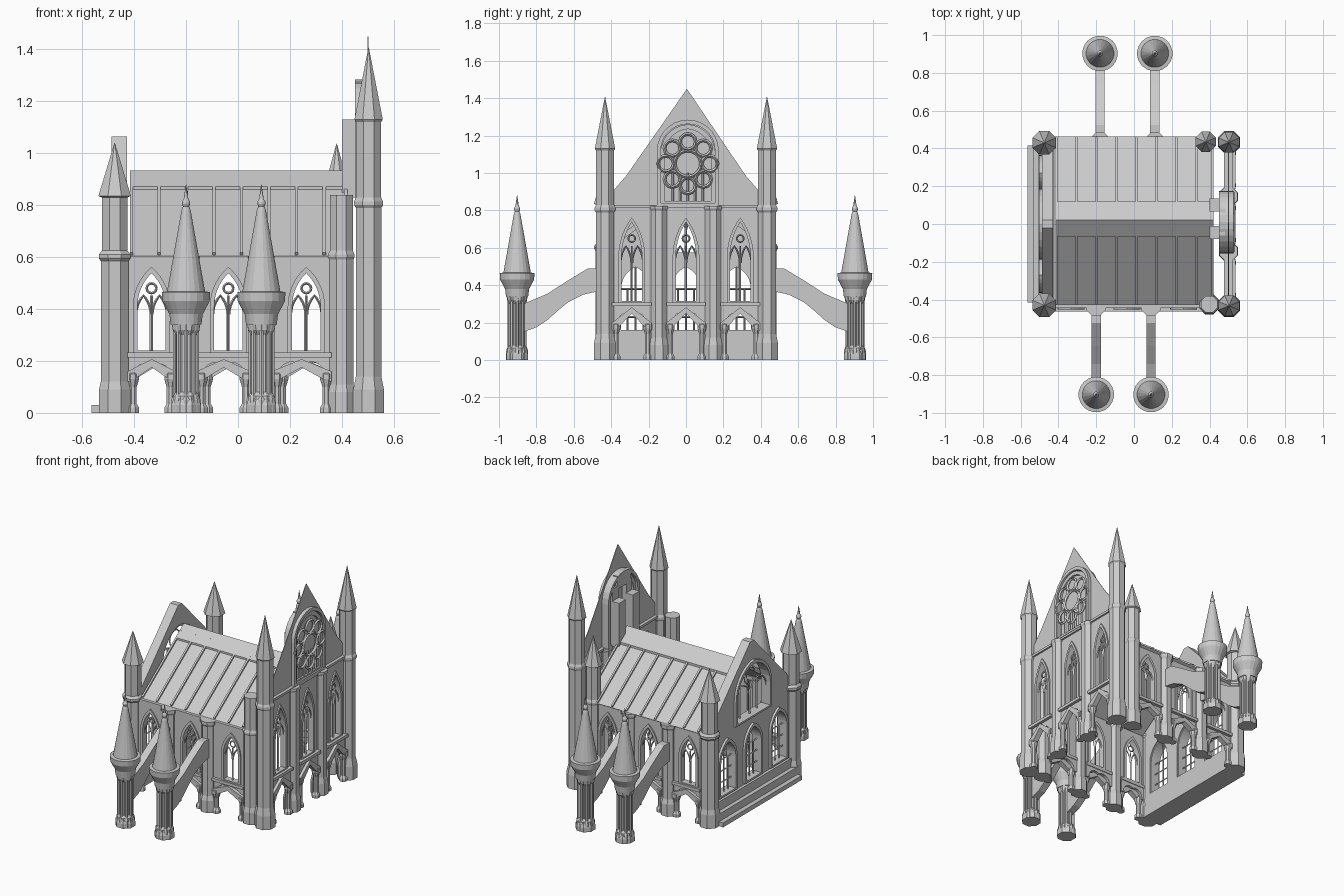
import bpy, bmesh, math
from mathutils import Matrix

if "Cube" in bpy.data.objects:
    bpy.data.objects.remove(bpy.data.objects["Cube"])

AX = {'y': Matrix(((1, 0, 0, 0), (0, 0, -1, 0), (0, 1, 0, 0), (0, 0, 0, 1))),   # u=x v=z
      'x': Matrix(((0, 0, 1, 0), (1, 0, 0, 0), (0, 1, 0, 0), (0, 0, 0, 1)))}    # u=y v=z

def link(name, mesh):
    ob = bpy.data.objects.new(name, mesh)
    bpy.context.scene.collection.objects.link(ob)
    return ob

def from_curve(name, loops, axis, at, thick=0, tube=0, closed=True):
    """Flat panel with holes (thick) or tracery bars (tube), in an upright plane."""
    cu = bpy.data.curves.new(name, 'CURVE')
    cu.dimensions = '3D' if tube else '2D'
    if tube:
        cu.bevel_depth, cu.bevel_resolution, cu.use_fill_caps = tube, 0, True
    else:
        cu.fill_mode, cu.extrude = 'BOTH', thick / 2
    for pts in loops:
        s = cu.splines.new('POLY')
        s.points.add(len(pts) - 1)
        for p, (u, v) in zip(s.points, pts):
            p.co = (u, v, 0, 1)
        s.use_cyclic_u = closed
    tmp = link(name + "_tmp", cu)
    dg = bpy.context.evaluated_depsgraph_get()
    me = bpy.data.meshes.new_from_object(tmp.evaluated_get(dg))
    bpy.data.objects.remove(tmp)
    bm = bmesh.new()
    bm.from_mesh(me)
    bmesh.ops.remove_doubles(bm, verts=bm.verts, dist=1e-5)
    off = Matrix.Translation((at, 0, 0) if axis == 'x' else (0, at, 0))
    bm.transform(off @ AX[axis])
    bmesh.ops.recalc_face_normals(bm, faces=bm.faces)
    bm.to_mesh(me)
    bm.free()
    for p in me.polygons:
        p.use_smooth = False
    return link(name, me)

def lathe(name, x, y, prof, n=8):
    bm = bmesh.new()
    rings = []
    for r, z in prof:
        rings.append([bm.verts.new((x + r * math.cos((i + .5) * 2 * math.pi / n),
                                    y + r * math.sin((i + .5) * 2 * math.pi / n), z)) for i in range(n)])
    for a, b in zip(rings, rings[1:]):
        for i in range(n):
            bm.faces.new((a[i], a[(i + 1) % n], b[(i + 1) % n], b[i]))
    bm.faces.new(rings[0][::-1])
    bm.faces.new(rings[-1])
    me = bpy.data.meshes.new(name)
    bm.to_mesh(me)
    bm.free()
    return link(name, me)

def box(name, x0, x1, y0, y1, z0, z1):
    return from_curve(name, [[(y0, z0), (y1, z0), (y1, z1), (y0, z1)]], 'x', (x0 + x1) / 2, x1 - x0)

def arch(c, z0, zs, zt, w, n=7):
    """Pointed arch outline, bottom-left round to the right and over."""
    h, r = w / 2, zt - zs
    R = (h * h + r * r) / (2 * h)
    a = math.atan2(r, R - h)
    right = [(h - R + R * math.cos(a * i / n), zs + R * math.sin(a * i / n)) for i in range(n + 1)]
    return ([(c - h, z0), (c + h, z0)] + [(c + u, v) for u, v in right]
            + [(c - u, v) for u, v in right[-2::-1]])

def circle(c, z, r, n=12):
    return [(c + r * math.cos(i * 2 * math.pi / n), z + r * math.sin(i * 2 * math.pi / n)) for i in range(n)]

def rect(u0, u1, v0, v1):
    return [(u0, v0), (u1, v0), (u1, v1), (u0, v1)]

def window(name, axis, at, c, z0, zs, zt, w, depth, grid=False):
    """Moulded frame plus tracery for one pointed opening."""
    from_curve(name + "_frame", [arch(c, z0 - .006, zs, zt + .012, w + .018), arch(c, z0 + .006, zs, zt - .012, w - .016)],
               axis, at, depth)
    bars = [[(c, z0), (c, zs + (zt - zs) * (.9 if grid else .3))]]
    if grid:
        bars += [[(c + s * w / 4, z0), (c + s * w / 4, zs)] for s in (-1, 1)]
        k = int((zs - z0) / .06)
        bars += [[(c - w / 2, z0 + (zs - z0) * i / k), (c + w / 2, z0 + (zs - z0) * i / k)] for i in range(1, k + 1)]
    else:
        for s in (-1, 1):
            bars.append(arch(c + s * w / 4, z0, zs - .03, zs + (zt - zs) * .3, w / 2 - .006, 5)[1:] )
        bars.append(circle(c, zs + (zt - zs) * .5, w * .15) + [(c + w * .15, zs + (zt - zs) * .5)])
    from_curve(name + "_tracery", bars, axis, at, tube=.005, closed=False)

def canopy(name, axis, at, a, b, zlow, ztop, out):
    """Low arcade between piers: stepped ledge, arch moulding, corner colonnettes."""
    c, w = (a + b) / 2, b - a
    low = arch(c, zlow, zlow + .01, ztop - .04, w * .8)
    from_curve(name + "_arch", [[(a, ztop), (a, zlow)] + [low[0]] + low[:1:-1] + [low[1]] + [(b, zlow), (b, ztop)]],
               axis, at, .035)
    o = at + out * .018
    from_curve(name + "_moulding", [[(a, zlow + .03), (c, ztop - .018), (b, zlow + .03), (b, zlow - .01),
                                     (b - w * .14, zlow), (c, ztop - .05), (a + w * .14, zlow), (a, zlow - .01)]], axis, o, .035)
    from_curve(name + "_ledge", [rect(a, b, ztop - .012, ztop + .008)], axis, at + out * .008, .06)
    for u in (a + .02, b - .02):
        x, y = (at + out * .015, u) if axis == 'x' else (u, at + out * .015)
        lathe(name + "_colonnette", x, y, [(.026, 0), (.026, .02), (.016, .035), (.016, zlow - .03),
                                           (.026, zlow), (.026, zlow + .02), (.012, zlow + .035)])

# Side walls with pointed windows, arcades and piers
WX = (-.333, -.037, .263)
for s, side in ((-1, "front"), (1, "back")):
    y = s * .43
    from_curve(side + "_wall", [rect(-.44, .4, .215, .605)] + [arch(c, .235, .41, .55, .125) for c in WX], 'y', y, .03)
    for c in WX:
        window(side + "_window", 'y', y, c, .235, .41, .55, .125, .045)
    dx = -.005 if s < 0 else .015
    px = (-.195 + dx, .095 + dx)
    for a, b in ((-.425, px[0] - .04), (px[0] + .04, px[1] - .04), (px[1] + .04, .36)):
        canopy(side + "_arcade", 'y', y - s * .005, a, b, .13, .225, s)
    for x in px:
        lathe(side + "_pier", x, y + s * .005, [(.055, 0), (.055, .08), (.045, .11), (.045, .57), (.055, .585), (.055, .605)])
        # Flying buttress and its turret
        fly = [(.44, .49), (.525, .49), (.64, .42), (.74, .355), (.87, .30), (.87, .15), (.80, .175), (.74, .215),
               (.69, .26), (.63, .31), (.55, .35), (.48, .365), (.44, .365)]
        from_curve(side + "_flying_buttress", [[(s * u, v) for u, v in fly]], 'x', x, .05)
        yo = s * .903
        lathe(side + "_turret_shaft", x, yo, [(.062, 0), (.062, .03), (.055, .05), (.055, .065), (.042, .08), (.042, .30),
                                              (.055, .32), (.06, .35), (.06, .37)])
        for i in range(8):
            t = i * math.pi / 4
            lathe(side + "_turret_rib", x + .042 * math.cos(t), yo + .042 * math.sin(t),
                  [(.017, 0), (.017, .05), (.009, .07), (.009, .31), (.016, .35), (.02, .40)], 6)
        lathe(side + "_turret_roof", x, yo, [(.06, .34), (.065, .38), (.092, .43), (.094, .465), (.074, .468), (.018, .78),
                                             (.012, .795), (.016, .805), (.016, .812), (.009, .825), (.001, .88)], 20)

# Rear corner towers, inner towers and facade towers
for s in (-1, 1):
    lathe("rear_tower", -.475, s * .43, [(.065, 0), (.065, .09), (.058, .12), (.058, .585), (.066, .595), (.066, .61),
                                         (.053, .625), (.053, .83), (.068, .835), (.001, 1.04)])
    lathe("facade_tower", .503, s * .433, [(.064, 0), (.064, .09), (.053, .14), (.053, .79), (.06, .80), (.06, .815),
                                           (.052, .83), (.052, 1.12), (.059, 1.13), (.001, 1.407)])
inner = [(.058, 0), (.058, .08), (.05, .11), (.05, .59), (.055, .60), (.055, .61), (.048, .625), (.048, .84)]
lathe("inner_tower_front", .398, -.425, inner)
lathe("inner_tower_back", .38, .435, inner + [(.058, .845), (.001, 1.037)])

# Facade wall with three tall windows over open arcades
F = .5
from_curve("facade_wall", [rect(-.43, .43, .285, .82)] + [arch(c, .31, .55, .75, .125) for c in (-.29, 0, .29)], 'x', F, .022)
from_curve("facade_cornice", [rect(-.4, .4, .812, .828)], 'x', F, .045)
for c in (-.29, 0, .29):
    window("facade_window", 'x', F, c, .31, .55, .75, .125, .04)
    canopy("facade_arcade", 'x', F, c - .105, c + .105, .17, .30, 1)
for s in (-1, 1):
    lathe("facade_pier", F, s * .145, [(.055, 0), (.055, .08), (.046, .12), (.046, .80), (.052, .81), (.052, .825)])

# Tall facade gable with large arch and rose of rings
from_curve("facade_gable", [[(-.43, .82), (.43, .82), (.43, .86), (.385, .91), (.32, .985), (.005, 1.45), (-.32, .985),
                             (-.385, .91), (-.43, .86)]], 'x', F, .004)
from_curve("gable_arch", [arch(.01, .825, 1.12, 1.285, .33), arch(.01, .84, 1.12, 1.262, .29)], 'x', .488, .075)
from_curve("gable_arch_inner", [arch(.01, .835, 1.11, 1.26, .29), arch(.01, .85, 1.10, 1.235, .25)], 'x', .49, .05)
from_curve("gable_mullions", [[(.01 + u, .83), (.01 + u, 1.0)] for u in (-.08, -.04, 0, .04, .08)], 'x', .508, tube=.007, closed=False)
rose = [circle(.01 + .117 * math.cos(i * math.pi / 4), 1.05 + .117 * math.sin(i * math.pi / 4), .042) for i in range(8)]
from_curve("rose_rings", rose + [circle(.01, 1.05, .07, 20)], 'x', .522, tube=.009)
for y in (-.045, .1):
    box("gable_back_column", .40, .455, y - .035, y + .035, .83, 1.13)
    box("gable_back_post", .45, .482, y - .03, y + .03, .83, 1.21)
box("gable_back_head", .45, .482, -.06, .08, 1.19, 1.275)

# Rear gable wall with grid windows, large arch window and stepped plinth
R = -.458
from_curve("rear_wall", [[(-.43, .03), (.43, .03), (.43, .64), (.02, 1.065), (-.02, 1.065), (-.43, .64)]]
           + [arch(c, .155, .38, .51, .17) for c in (-.27, 0, .27)] + [arch(0, .57, .73, .93, .36)], 'x', R, .06)
for c in (-.27, 0, .27):
    window("rear_window", 'x', R - .01, c, .155, .38, .51, .17, .07, True)
window("rear_great_window", 'x', R - .01, 0, .57, .73, .93, .36, .07)
from_curve("rear_great_mullions", [[(s * .09, .57), (s * .09, .80)] for s in (-1, 1)], 'x', R, tube=.006, closed=False)
box("rear_plinth_low", -.565, -.42, -.415, .415, 0, .03)
box("rear_plinth_mid", -.535, -.42, -.415, .415, .03, .08)
box("rear_plinth_top", -.508, -.425, -.415, .415, .08, .14)

# Panelled roof with seam ribs and ridge band
def roof_loop(d, e=0):
    return [(-.425, .605 + d), (.022, .922 + d), (.462, .605 + d), (.445, .595 - e), (.022, .90 - e), (-.41, .595 - e)]
from_curve("roof", [roof_loop(0)], 'x', .003, .835)
for i in range(9):
    from_curve("roof_rib", [roof_loop(.012)], 'x', min(-.41 + i * .106, .415), .012)
from_curve("roof_ridge_band", [[(-.065, .872), (.022, .934), (.12, .866), (.12, .845), (.022, .91), (-.065, .85)]], 'x', .0, .83)
